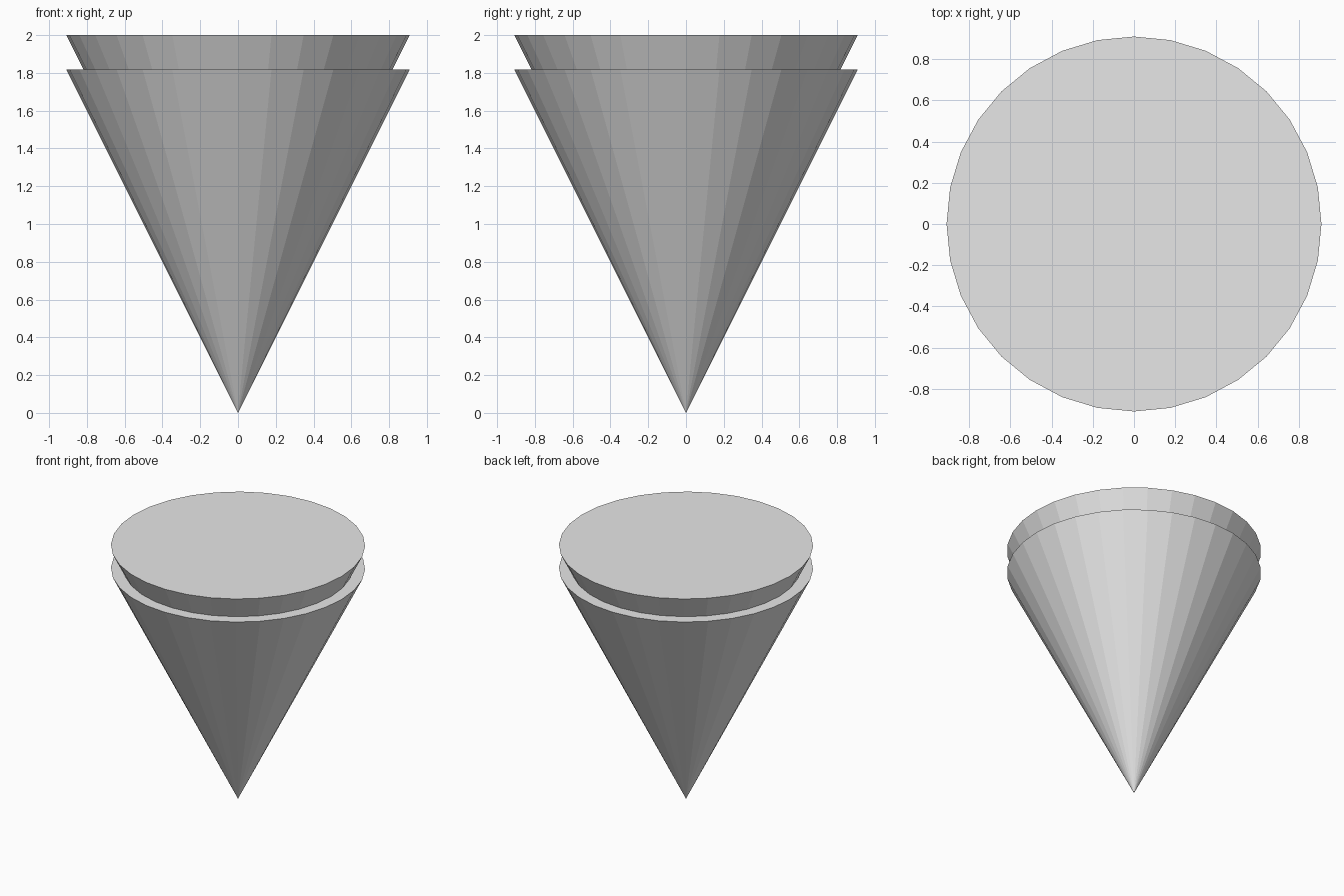
import bpy
from math import pi

cube = bpy.data.objects.get("Cube")
if cube:
    bpy.data.objects.remove(cube, do_unlink=True)

RADIUS = 0.909
DEPTH = 2 * RADIUS
OFFSET = 2 - DEPTH

# One plain grey for the whole model
grey = bpy.data.materials.new("light grey")
grey.use_nodes = True
colour = (0.8, 0.8, 0.8, 1)
grey.diffuse_color = colour
grey.node_tree.nodes["Principled BSDF"].inputs["Base Color"].default_value = colour


def add_cone(name, tip_z):
    """Closed, flat-shaded cone standing on its tip."""
    bpy.ops.mesh.primitive_cone_add(
        vertices=32, radius1=RADIUS, radius2=0, depth=DEPTH,
        location=(0, 0, tip_z + DEPTH / 2), rotation=(pi, 0, 0))
    cone = bpy.context.object
    cone.name = name
    cone.data.materials.append(grey)


# Two equal cones, the upper one nested in the lower
add_cone("lower_cone", 0)
add_cone("upper_cone", OFFSET)
